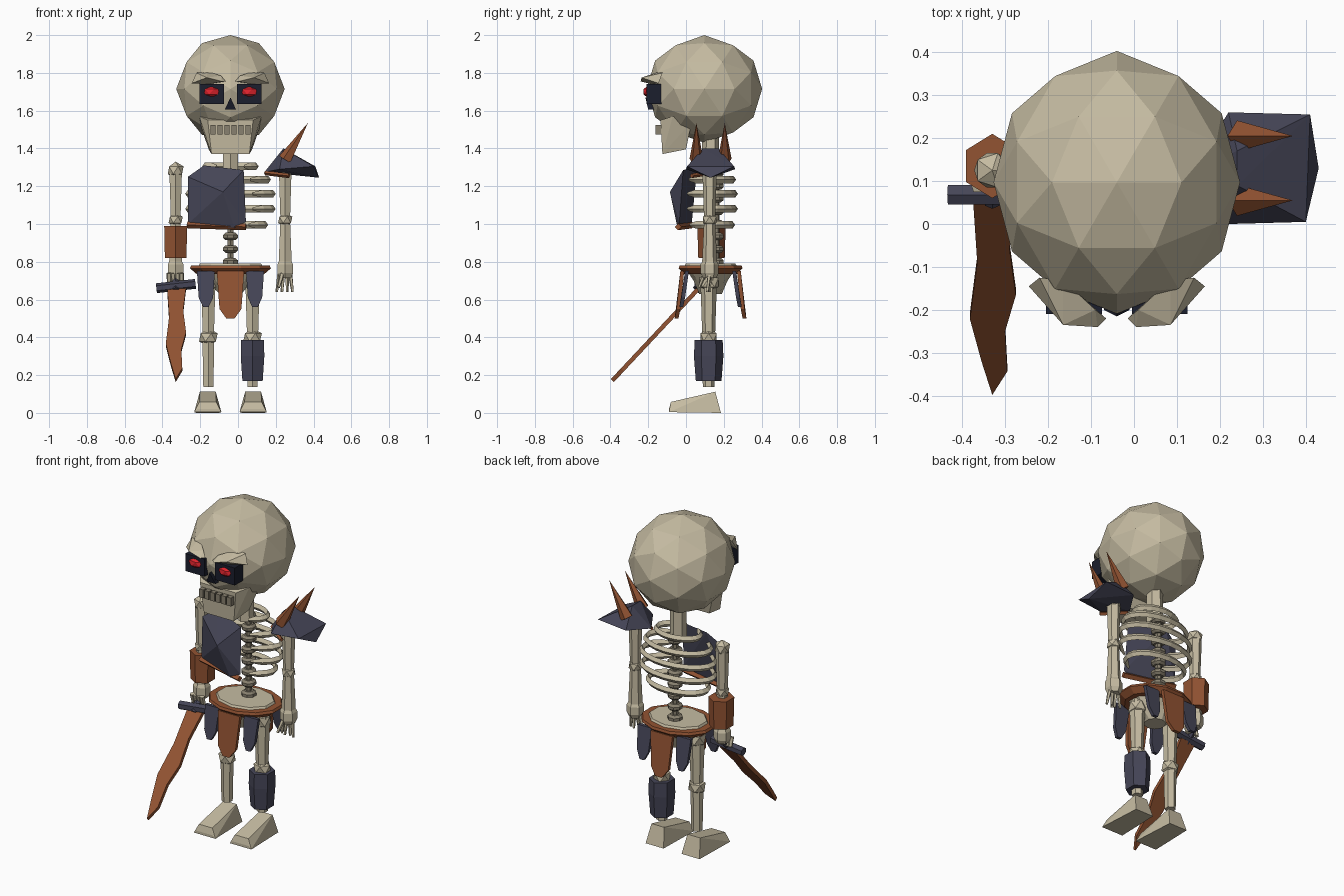
import bpy, bmesh, math
from mathutils import Vector, Matrix

if "Cube" in bpy.data.objects:
    bpy.data.objects.remove(bpy.data.objects["Cube"], do_unlink=True)


def material(name, rgb):
    m = bpy.data.materials.new(name)
    m.use_nodes = True
    m.diffuse_color = (*rgb, 1)
    m.node_tree.nodes["Principled BSDF"].inputs["Base Color"].default_value = (*rgb, 1)
    return m


BONE = material("bone", (.56, .50, .36))
OLD_BONE = material("dark bone", (.25, .22, .16))
STEEL = material("dark steel", (.06, .06, .095))
COPPER = material("copper leather", (.29, .087, .032))
BLACK = material("socket black", (.011, .013, .026))
RED = material("glowing red", (.75, .017, .026))

CX, CY = -.04, .13   # body centre line
SIDES = (("right", -1), ("left", 1))


def finish(name, bm, mat):
    bmesh.ops.recalc_face_normals(bm, faces=bm.faces)
    me = bpy.data.meshes.new(name)
    bm.to_mesh(me)
    bm.free()
    me.materials.append(mat)
    ob = bpy.data.objects.new(name, me)
    bpy.context.collection.objects.link(ob)
    return ob


def hull(name, pts, mat):
    bm = bmesh.new()
    for p in pts:
        bm.verts.new(p)
    out = bmesh.ops.convex_hull(bm, input=bm.verts)
    loose = [v for v in out["geom_interior"] if isinstance(v, bmesh.types.BMVert)]
    bmesh.ops.delete(bm, geom=loose, context="VERTS")
    return finish(name, bm, mat)


def ball(name, c, r, mat, sub=1, tilt=0.0):
    bm = bmesh.new()
    bmesh.ops.create_icosphere(bm, subdivisions=sub, radius=1)
    m = Matrix.Translation(c) @ Matrix.Diagonal((*r, 1)) @ Matrix.Rotation(tilt, 4, "Y")
    bm.transform(m)
    return finish(name, bm, mat)


def box(name, c, size, mat):
    bm = bmesh.new()
    bmesh.ops.create_cube(bm, size=1, matrix=Matrix.Translation(c) @ Matrix.Diagonal((*size, 1)))
    return finish(name, bm, mat)


def limb(name, a, b, r1, r2, mat, sides=6):
    a, b = Vector(a), Vector(b)
    rot = (b - a).to_track_quat("Z", "Y").to_matrix().to_4x4()
    bm = bmesh.new()
    bmesh.ops.create_cone(bm, cap_ends=True, segments=sides, radius1=r1, radius2=r2,
                          depth=(b - a).length, matrix=Matrix.Translation((a + b) / 2) @ rot)
    return finish(name, bm, mat)


def loft(name, x, y, sections, n, mat):
    # stacked rings (z, rx, ry) with closed ends
    bm = bmesh.new()
    rings = []
    for z, rx, ry in sections:
        angles = [math.tau * (i + .5) / n for i in range(n)]
        rings.append([bm.verts.new((x + rx * math.cos(t), y + ry * math.sin(t), z)) for t in angles])
    for low, high in zip(rings, rings[1:]):
        for i in range(n):
            j = (i + 1) % n
            bm.faces.new((low[i], low[j], high[j], high[i]))
    bm.faces.new(rings[0])
    bm.faces.new(rings[-1])
    return finish(name, bm, mat)


def plate(name, pts, thick, mat):
    bm = bmesh.new()
    face = bm.faces.new([bm.verts.new(p) for p in pts])
    out = bmesh.ops.extrude_face_region(bm, geom=[face], use_keep_orig=True)
    moved = [v for v in out["geom"] if isinstance(v, bmesh.types.BMVert)]
    bmesh.ops.translate(bm, verts=moved, vec=thick)
    return finish(name, bm, mat)


# Head
ball("skull", (CX, .097, 1.715), (.287, .306, .285), BONE, 2, math.radians(-31.72))
hull("jaw", [(CX + s * x, y, z) for s in (-1, 1) for x, y, z in (
    (.1, -.125, 1.37), (.115, 0, 1.395), (.165, -.07, 1.57),
    (.165, .03, 1.54), (.12, -.135, 1.55))], BONE)
for i in range(6):
    box("tooth", (CX + (i - 2.5) * .037, -.14, 1.5), (.028, .045, .05), OLD_BONE)
plate("nose_hole", [(CX, -.215, 1.67), (CX - .03, -.2, 1.605), (CX + .03, -.2, 1.605)], (0, .06, 0), BLACK)
for side, s in SIDES:
    box(side + "_eye_socket", (CX + s * .1, -.17, 1.688), (.13, .08, .105), BLACK)
    ball(side + "_eye", (CX + s * .1, -.205, 1.7), (.047, .024, .03), RED)
    hull(side + "_brow", [(CX + s * x, y, z) for x, y, z in (
        (.205, -.145, 1.745), (.18, -.125, 1.8), (.125, -.13, 1.81), (.05, -.2, 1.785),
        (.025, -.22, 1.755), (.045, -.24, 1.755), (.125, -.235, 1.775), (.12, -.18, 1.74))], BONE)

# Neck, spine and ribs
limb("neck", (CX, CY, 1.26), (CX, CY, 1.47), .047, .045, BONE)
for i in range(8):
    loft("vertebra", CX, CY + .03, [(z + .8 + i * .067, r, r) for z, r in
         ((-.02, .028), (-.008, .042), (.008, .042), (.02, .028))], 8, OLD_BONE)
limb("spine_core", (CX, CY + .03, .78), (CX, CY + .03, 1.3), .018, .018, OLD_BONE)


def rib(z, rx, ry):
    bm = bmesh.new()
    rings, n, gap = [], 16, math.radians(30)
    for i in range(n + 1):
        t = -math.pi / 2 + gap + (math.tau - 2 * gap) * i / n
        k = .4 if i in (0, n) else 1
        rings.append([bm.verts.new((CX + (rx + k * d) * math.cos(t), CY + (ry + k * d) * math.sin(t), z + k * h))
                      for d, h in ((0, 0), (-.014, .02), (-.028, 0), (-.014, -.02))])
    for a, b in zip(rings, rings[1:]):
        for j in range(4):
            bm.faces.new((a[j], a[j - 1], b[j - 1], b[j]))
    bm.faces.new(rings[0])
    bm.faces.new(rings[-1])
    finish("rib", bm, BONE)


for z, rx, ry in ((1.305, .15, .1), (1.235, .215, .135), (1.16, .24, .145), (1.08, .24, .145), (.995, .2, .13)):
    rib(z, rx, ry)

# Half breastplate with trim
hull("breastplate", [(-.265, .04, 1.25), (-.18, .06, 1.31), (.03, -.015, 1.285), (.042, -.035, 1.01),
                     (-.02, -.045, .98), (-.265, .03, 1.0), (-.08, -.085, 1.17), (-.1, .01, 1.1)], STEEL)
limb("breastplate_trim", (-.268, .03, .995), (.042, -.042, .985), .018, .018, COPPER, 4)

# Arms
for side, s in SIDES:
    x, y = CX + s * .29, .125
    ball(side + "_shoulder", (x, y, 1.285), (.047, .047, .045), BONE)
    limb(side + "_upper_arm", (x, y, 1.04), (x, y, 1.27), .03, .038, BONE)
    ball(side + "_elbow", (x, y, 1.022), (.042, .042, .038), BONE)
    limb(side + "_forearm", (x, y, .79), (x, y, 1.01), .04, .03, BONE)
    loft(side + "_wrist", x, y, [(.715, .036, .036), (.74, .048, .048), (.785, .048, .048), (.81, .035, .035)], 6, BONE)
loft("right_bracer", -.33, .135, [(.82, .066, .07), (.99, .07, .075)], 6, COPPER)
for i in range(4):
    x = .205 + i * .028
    limb("left_finger", (.22 + i * .019, .125, .735), (x, .125 - .012 * (i % 2), .64), .012, .007, BONE, 5)
    limb("right_finger", (-.365 + i * .022, .085, .74), (-.365 + i * .022, .1, .685), .014, .012, BONE, 5)
limb("left_thumb", (.235, .1, .74), (.215, .07, .665), .013, .008, BONE, 5)

# Shoulder guard with two spikes
base = [(.14, CY, 1.275), (.22, .0, 1.29), (.4, .005, 1.305), (.43, CY, 1.245), (.41, .255, 1.305), (.22, .26, 1.29)]
hull("shoulder_guard", base + [(.24, .09, 1.4), (.24, .17, 1.4)], STEEL)
limb("shoulder_guard_trim", (.145, .12, 1.27), (.27, .03, 1.255), .012, .012, COPPER, 4)
for y in (.055, .205):
    limb("shoulder_spike", (.25, y, 1.34), (.37, y, 1.535), .038, 0, COPPER, 5)

# Pelvis and belt
loft("belt", CX, CY, [(.735, .185, .145), (.765, .222, .175), (.78, .215, .17)], 12, COPPER)
loft("pelvis", CX, CY, [(.63, .06, .06), (.7, .13, .09), (.775, .18, .14), (.792, .17, .13)], 10, BONE)


# Hanging cloth strips, front and back
def flap(name, x, y, out, w, top, low, mat):
    h = w / 2
    pts = [(x - h, y, top), (x + h, y, top), (x + h * .8, y + out * .02, low + .05),
           (x + h * .3, y + out * .03, low), (x - h * .3, y + out * .03, low), (x - h * .8, y + out * .02, low + .05)]
    plate(name, pts, (0, -out * .02, 0), mat)


for face, out in (("front", -1), ("back", 1)):
    flap(face + "_middle_flap", CX, CY + out * .16, out, .145, .75, .5, COPPER)
    for side, s in SIDES:
        flap(face + "_" + side + "_flap", CX + s * .13, CY + out * .135, out, .095, .75, .56, STEEL)

# Legs and feet
for side, s in SIDES:
    x, y = CX + s * .117, .12
    ball(side + "_hip", (x, y, .69), (.055, .06, .055), BONE)
    limb(side + "_thigh", (x, y, .41), (x, y, .73), .034, .045, BONE)
    ball(side + "_knee", (x, y, .4), (.055, .05, .048), BONE)
    limb(side + "_shin", (x, y, .138), (x, y, .39), .031, .036, BONE)
    fx = x + s * .003
    hull(side + "_foot", [(fx + k * w, py, z) for k in (-1, 1) for w, py, z in (
        (.072, -.09, .004), (.06, .185, 0), (.045, -.08, .058), (.042, .155, .112), (.055, -.09, .02))], BONE)
loft("left_shin_guard", .077, .12, [(.17, .062, .068), (.3, .072, .078), (.385, .07, .074)], 6, STEEL)

# Sword
limb("sword_grip", (-.33, .15, .755), (-.33, .05, .65), .02, .02, STEEL)
limb("sword_guard", (-.432, .068, .66), (-.225, .068, .683), .026, .026, STEEL)
outline = [(-.375, .66), (-.365, .5), (-.382, .36), (-.355, .255), (-.33, .172), (-.295, .23),
           (-.3, .33), (-.275, .42), (-.29, .535), (-.275, .66)]
plate("sword_blade", [(x, .05 + (z - .65) * .937, z + .007) for x, z in outline], (0, .016, -.016), COPPER)
